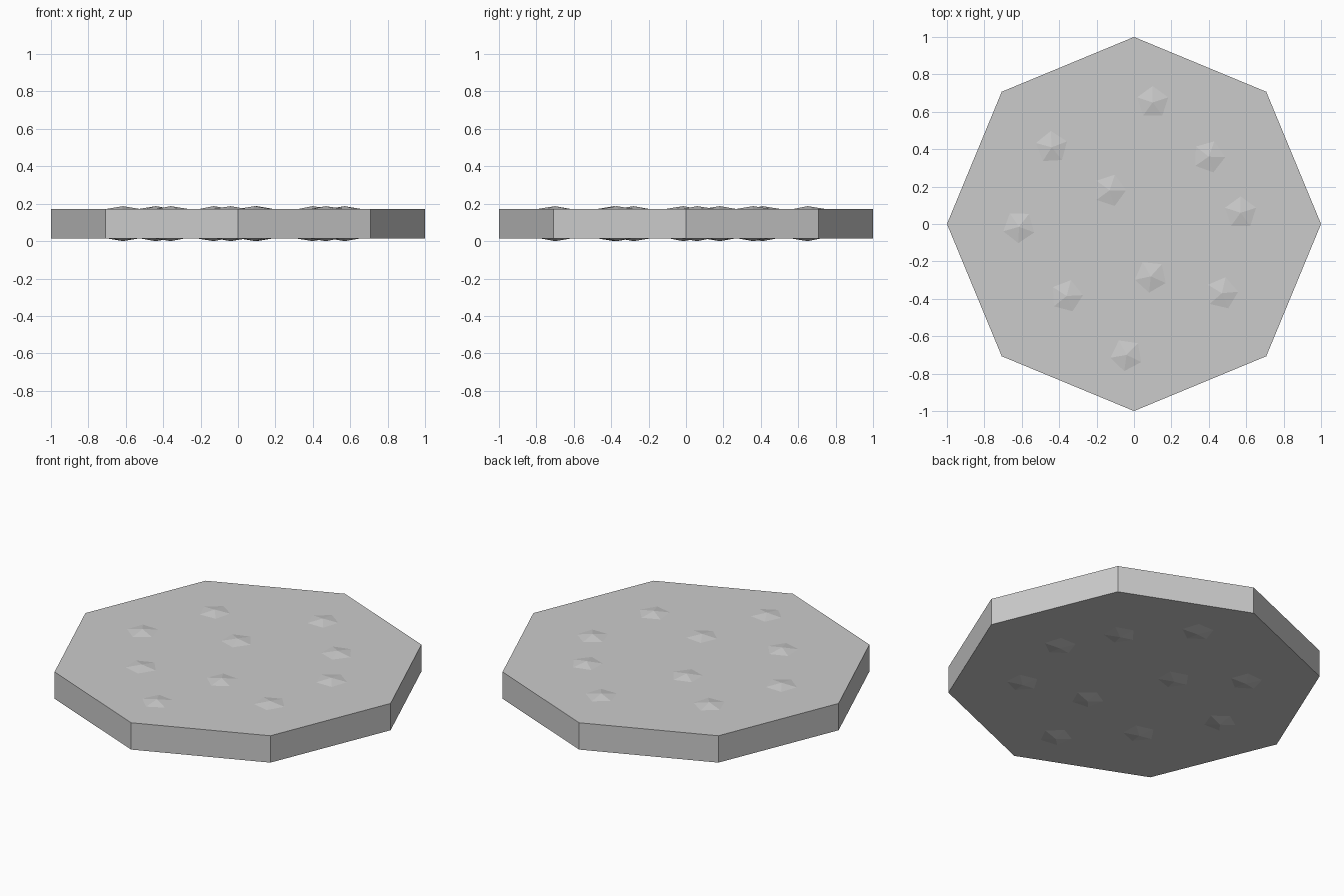
import bpy
from math import radians

if "Cube" in bpy.data.objects:
    bpy.data.objects.remove(bpy.data.objects["Cube"])

Z0, Z1, BUMP = 0.014, 0.173, 0.014


def cone(name, sides, r1, r2, depth, loc, rot=(0, 0, 0), fill='NGON'):
    bpy.ops.mesh.primitive_cone_add(vertices=sides, radius1=r1, radius2=r2, depth=depth,
                                    location=loc, rotation=rot, end_fill_type=fill)
    ob = bpy.context.object
    ob.name = name
    return ob


# Eight-sided slab with corners on the axes
cone("slab", 8, 1, 1, Z1 - Z0, (0, 0, (Z0 + Z1) / 2))

# Shallow five-sided chips: x, y, angle of one corner (degrees)
chips = [(0.10, 0.65, 90), (-0.44, 0.41, 93), (0.40, 0.36, 70), (-0.13, 0.18, 0),
         (-0.615, -0.015, 52), (0.57, 0.06, 90), (0.09, -0.28, 120),
         (-0.36, -0.385, 75), (0.47, -0.37, 77), (-0.04, -0.70, 118)]
SINK = 0.002
for i, (x, y, a) in enumerate(chips):
    # the base sinks slightly into the slab, the tip stands proud
    h = BUMP + SINK
    spin = radians(a - 90)
    cone(f"top_chip_{i + 1}", 5, 0.1, 0, h, (x, y, Z1 - SINK + h / 2), (0, 0, spin), 'NOTHING')
    cone(f"bottom_chip_{i + 1}", 5, 0.1, 0, h, (x, y, Z0 + SINK - h / 2),
         (radians(180), 0, spin), 'NOTHING')
